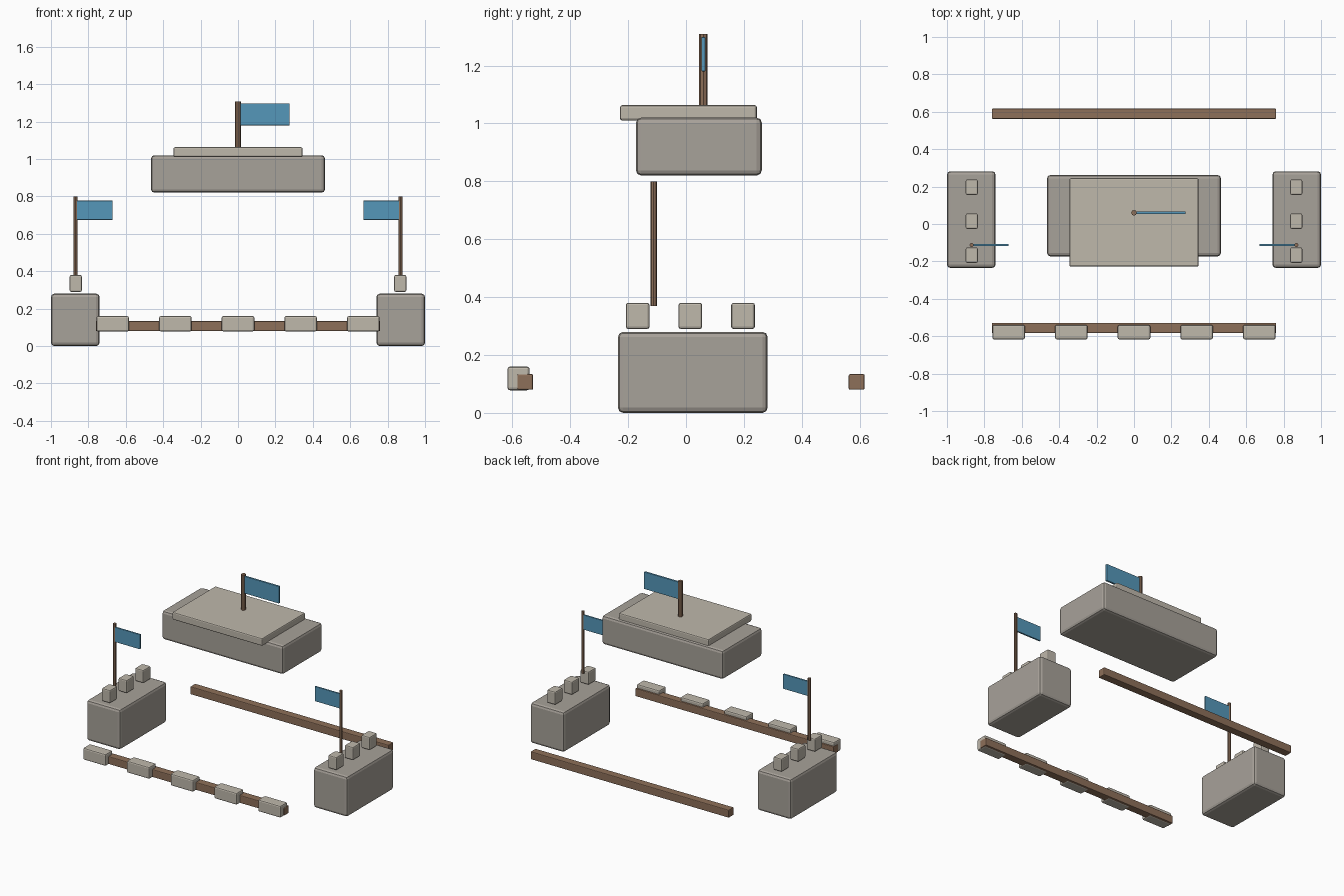
import bpy

if "Cube" in bpy.data.objects:
    bpy.data.objects.remove(bpy.data.objects["Cube"])


def material(name, rgb):
    m = bpy.data.materials.new(name)
    m.diffuse_color = (*rgb, 1)
    m.use_nodes = True
    m.node_tree.nodes["Principled BSDF"].inputs["Base Color"].default_value = m.diffuse_color
    return m


STONE = material("stone", (0.39, 0.36, 0.32))
PALE = material("pale_stone", (0.52, 0.48, 0.41))
WOOD = material("wood", (0.27, 0.16, 0.10))
BLUE = material("flag_blue", (0.09, 0.31, 0.49))


def block(name, x, y, z, mat, bevel=0.0):
    """Box given by its (min, max) range on each axis, edges bevelled."""
    bpy.ops.mesh.primitive_cube_add(size=1, location=[(a + b) / 2 for a, b in (x, y, z)])
    ob = bpy.context.object
    ob.name = name
    ob.scale = [b - a for a, b in (x, y, z)]
    bpy.ops.object.transform_apply(location=False, rotation=False, scale=True)
    ob.data.materials.append(mat)
    if bevel:
        mod = ob.modifiers.new("bevel", 'BEVEL')
        mod.width = bevel
        mod.segments = 2
    return ob


def pole(name, x, y, z0, z1, r):
    bpy.ops.mesh.primitive_cylinder_add(vertices=8, radius=r, depth=z1 - z0,
                                        location=(x, y, (z0 + z1) / 2))
    bpy.context.object.name = name
    bpy.context.object.data.materials.append(WOOD)


# side towers with battlements, pole and inward-facing flag
for side, s in (("left", -1), ("right", 1)):
    def span(a, b):
        return tuple(sorted((s * a, s * b)))
    block(side + "_tower", span(0.74, 1.0), (-0.235, 0.282), (0, 0.28), STONE, 0.018)
    for i in range(3):
        yc = -0.167 + 0.182 * i
        block(f"{side}_battlement_{i}", span(0.835, 0.90), (yc - 0.041, yc + 0.041),
              (0.29, 0.38), PALE, 0.008)
    pole(side + "_pole", s * 0.868, -0.112, 0.37, 0.80, 0.011)
    block(side + "_flag", span(0.67, 0.868), (-0.118, -0.106), (0.675, 0.777), BLUE, 0.002)

# central keep, roof slab and flag
block("keep", (-0.465, 0.465), (-0.173, 0.262), (0.82, 1.02), STONE, 0.018)
block("keep_roof", (-0.345, 0.345), (-0.228, 0.245), (1.01, 1.063), PALE, 0.008)
pole("keep_pole", 0, 0.06, 1.05, 1.308, 0.015)
block("keep_flag", (0, 0.276), (0.053, 0.067), (1.18, 1.298), BLUE, 0.002)

# front and back wall beams
for name, y0 in (("front_beam", -0.583), ("back_beam", 0.562)):
    block(name, (-0.76, 0.76), (y0, y0 + 0.055), (0.08, 0.134), WOOD, 0.005)

# battlements along the front beam
for i in range(5):
    xc = (i - 2) * 0.335
    block(f"wall_battlement_{i}", (xc - 0.087, xc + 0.087), (-0.617, -0.54),
          (0.078, 0.16), PALE, 0.009)
